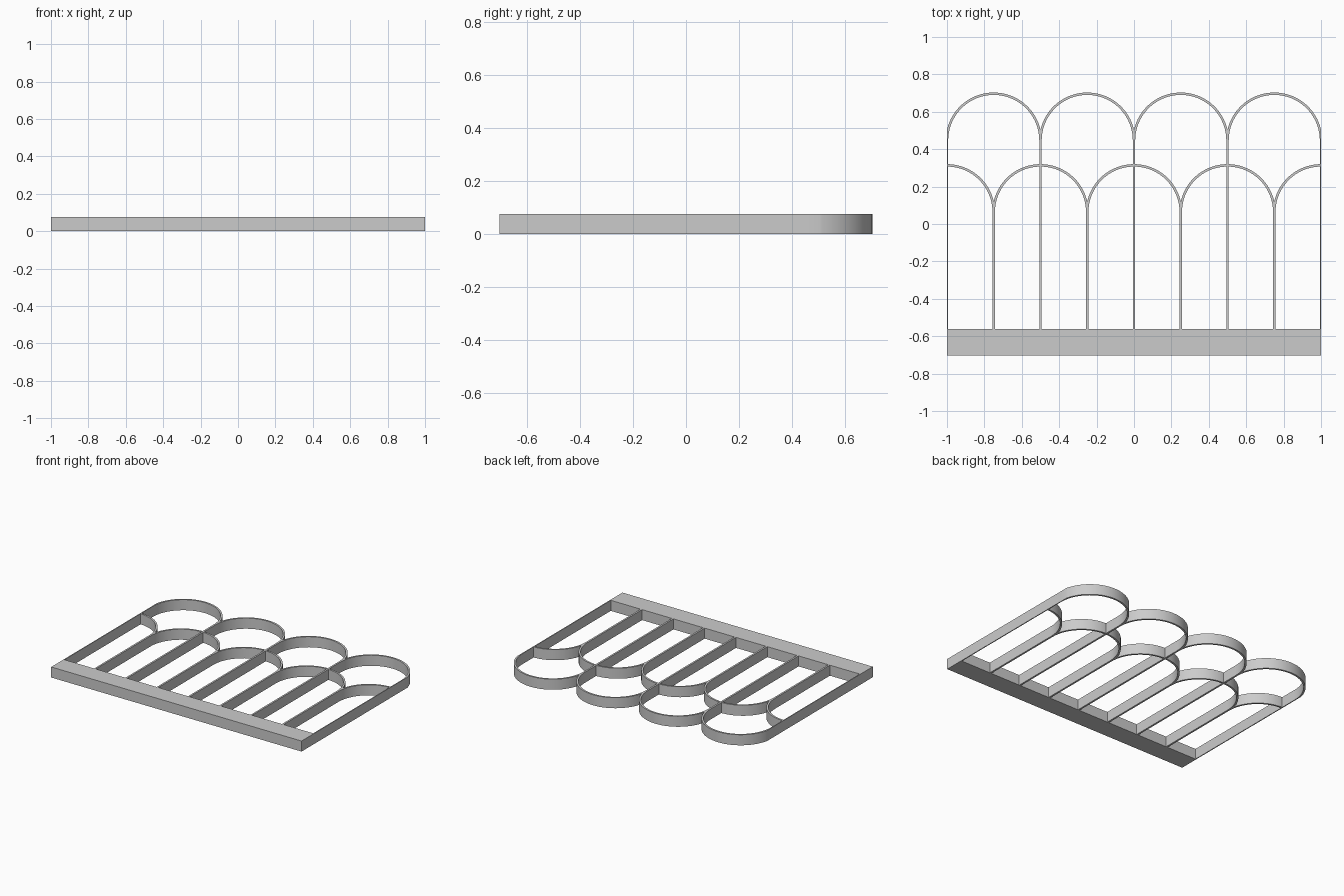
import bpy
import bmesh
from math import pi, cos, sin, radians
from mathutils import Vector

cube = bpy.data.objects.get("Cube")
if cube:
    bpy.data.objects.remove(cube, do_unlink=True)

HEIGHT = 0.076
HALF_T = 0.0065          # half of the strip thickness
RADIUS = 0.25            # arch centreline radius
FRONT, BAR_BACK = -0.703, -0.561
UPPER_Y, LOWER_Y = 0.4465, 0.0635   # springing lines of the two arch rows

grey = bpy.data.materials.new("plain_grey")
grey.use_nodes = True
grey.diffuse_color = (0.6, 0.6, 0.6, 1)
grey.node_tree.nodes["Principled BSDF"].inputs["Base Color"].default_value = (0.6, 0.6, 0.6, 1)


def extrude_outline(name, points, smooth=False):
    """Extrude a flat outline to full height, trimmed to the panel's sides."""
    bm = bmesh.new()
    face = bm.faces.new([bm.verts.new((x, y, 0)) for x, y in points])
    lifted = bmesh.ops.extrude_face_region(bm, geom=[face])["geom"]
    bmesh.ops.translate(bm, vec=(0, 0, HEIGHT),
                        verts=[v for v in lifted if isinstance(v, bmesh.types.BMVert)])
    for side in (-1, 1):
        if max(side * v.co.x for v in bm.verts) > 1.0001:
            bmesh.ops.bisect_plane(bm, geom=bm.verts[:] + bm.edges[:] + bm.faces[:],
                                   plane_co=Vector((side, 0, 0)),
                                   plane_no=Vector((side, 0, 0)), clear_outer=True)
            bmesh.ops.holes_fill(bm, edges=[e for e in bm.edges if e.is_boundary], sides=0)
    bmesh.ops.recalc_face_normals(bm, faces=bm.faces[:])
    mesh = bpy.data.meshes.new(name)
    bm.to_mesh(mesh)
    bm.free()
    mesh.materials.append(grey)
    obj = bpy.data.objects.new(name, mesh)
    bpy.context.collection.objects.link(obj)
    if smooth:
        bpy.ops.object.select_all(action='DESELECT')
        obj.select_set(True)
        bpy.context.view_layer.objects.active = obj
        bpy.ops.object.shade_smooth_by_angle(angle=radians(30))
    return obj


def rectangle(name, x0, x1, y0, y1):
    return extrude_outline(name, [(x0, y0), (x1, y0), (x1, y1), (x0, y1)])


def arch(name, cx, cy, segments=48):
    angles = [pi * i / segments for i in range(segments + 1)]
    outer, inner = RADIUS + HALF_T, RADIUS - HALF_T
    points = [(cx + outer * cos(a), cy + outer * sin(a)) for a in angles]
    points += [(cx + inner * cos(a), cy + inner * sin(a)) for a in reversed(angles)]
    return extrude_outline(name, points, smooth=True)


# Solid bar along the front
rectangle("front_bar", -1, 1, FRONT, BAR_BACK)

# Straight strips: long ones reach the upper arches, short ones the lower arches
for i in range(9):
    x = -1 + i * RADIUS
    kind, end = ("long_strip", UPPER_Y) if i % 2 == 0 else ("short_strip", LOWER_Y)
    rectangle(f"{kind}_{i + 1}", x - HALF_T, x + HALF_T, BAR_BACK, end)

# Upper row of four arches
for i in range(4):
    arch(f"upper_arch_{i + 1}", -0.75 + i * 0.5, UPPER_Y)

# Lower row, offset by half an arch, with half arches at both ends
for i in range(5):
    arch(f"lower_arch_{i + 1}", -1 + i * 0.5, LOWER_Y)
